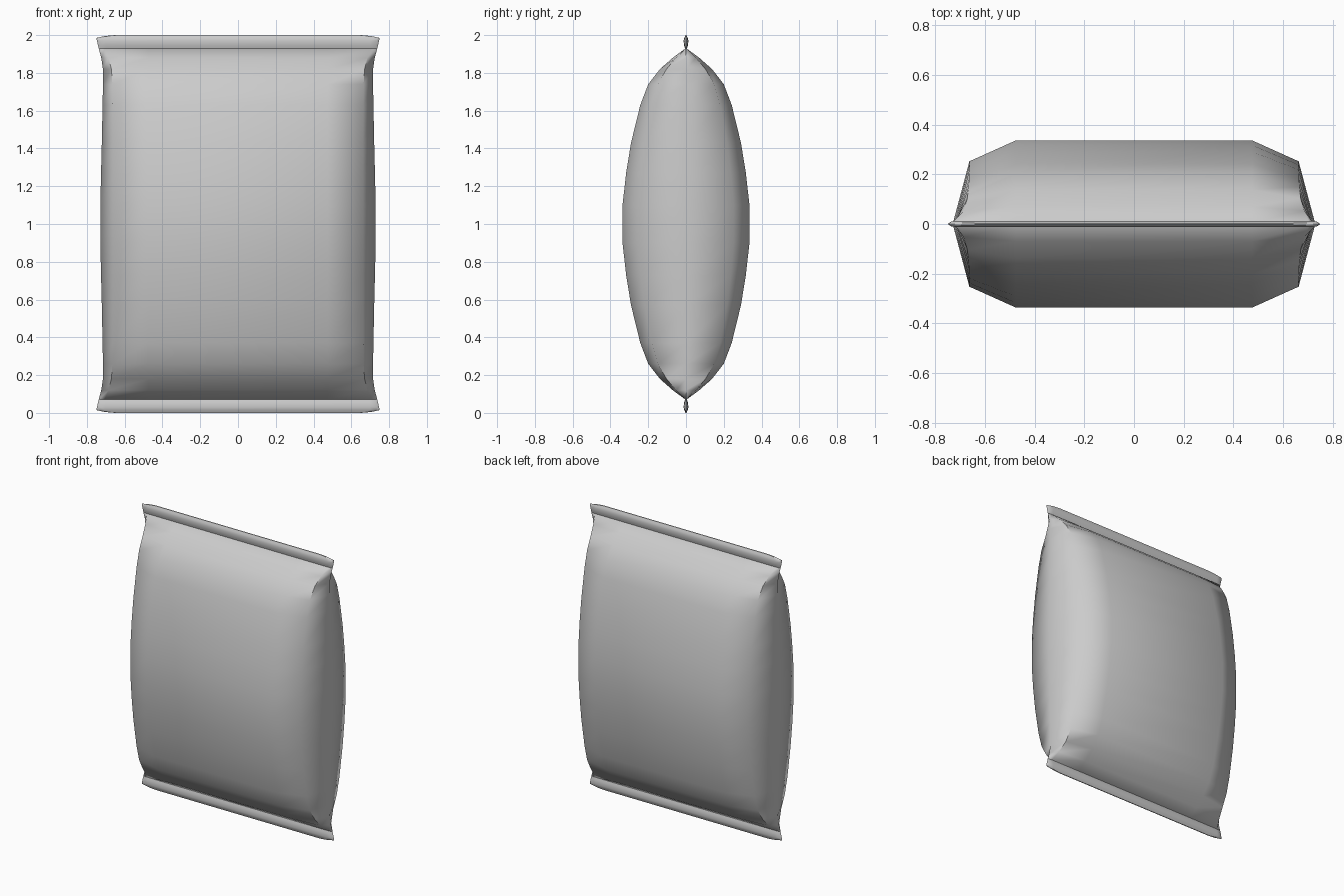
import bpy, bmesh, math

if "Cube" in bpy.data.objects:
    bpy.data.objects.remove(bpy.data.objects["Cube"])


def loft(name, rows, inner, angle):
    """Loft eight-sided rings; each row is (z, half width, corner x, half depth)."""
    bm = bmesh.new()
    rings = []
    for z, w, c, d in rows:
        s = min(inner, c)
        half = [(w, 0), (c, 0.75 * d), (s, d), (-s, d), (-c, 0.75 * d)]
        pts = half + [(-w, 0)] + [(x, -y) for x, y in reversed(half[1:])]
        rings.append([bm.verts.new((x, y, z)) for x, y in pts])
    for a, b in zip(rings, rings[1:]):
        n = len(a)
        for i in range(n):
            j = (i + 1) % n
            bm.faces.new((a[i], a[j], b[j], b[i]))
    bm.faces.new(rings[0])
    bm.faces.new(rings[-1])
    bmesh.ops.recalc_face_normals(bm, faces=bm.faces)
    me = bpy.data.meshes.new(name)
    bm.to_mesh(me)
    bm.free()
    ob = bpy.data.objects.new(name, me)
    bpy.context.collection.objects.link(ob)
    bpy.ops.object.select_all(action='DESELECT')
    ob.select_set(True)
    bpy.context.view_layer.objects.active = ob
    bpy.ops.object.shade_smooth_by_angle(angle=math.radians(angle))
    return ob


# Puffed body: upper half profile, reflected about mid height
upper = [
    (1.10, 0.729, 0.662, 0.336),
    (1.27, 0.725, 0.662, 0.317),
    (1.43, 0.721, 0.662, 0.291),
    (1.63, 0.717, 0.663, 0.242),
    (1.74, 0.715, 0.665, 0.200),
    (1.82, 0.715, 0.670, 0.138),
    (1.88, 0.724, 0.685, 0.070),
    (1.928, 0.737, 0.705, 0.005),
]
lower = [(2 - z, w, c, d) for z, w, c, d in reversed(upper)]
loft("bag_body", lower + upper, 0.475, 60)

# Flat crimped seals at the top and bottom
seal = [
    (1.928, 0.737, 0.725, 0.004),
    (1.945, 0.741, 0.730, 0.010),
    (1.970, 0.747, 0.735, 0.013),
    (1.985, 0.750, 0.735, 0.009),
    (1.995, 0.705, 0.690, 0.005),
    (2.000, 0.650, 0.640, 0.003),
]
loft("top_seal", seal, 0.70, 50)
loft("bottom_seal", [(2 - z, w, c, d) for z, w, c, d in seal], 0.70, 50)
